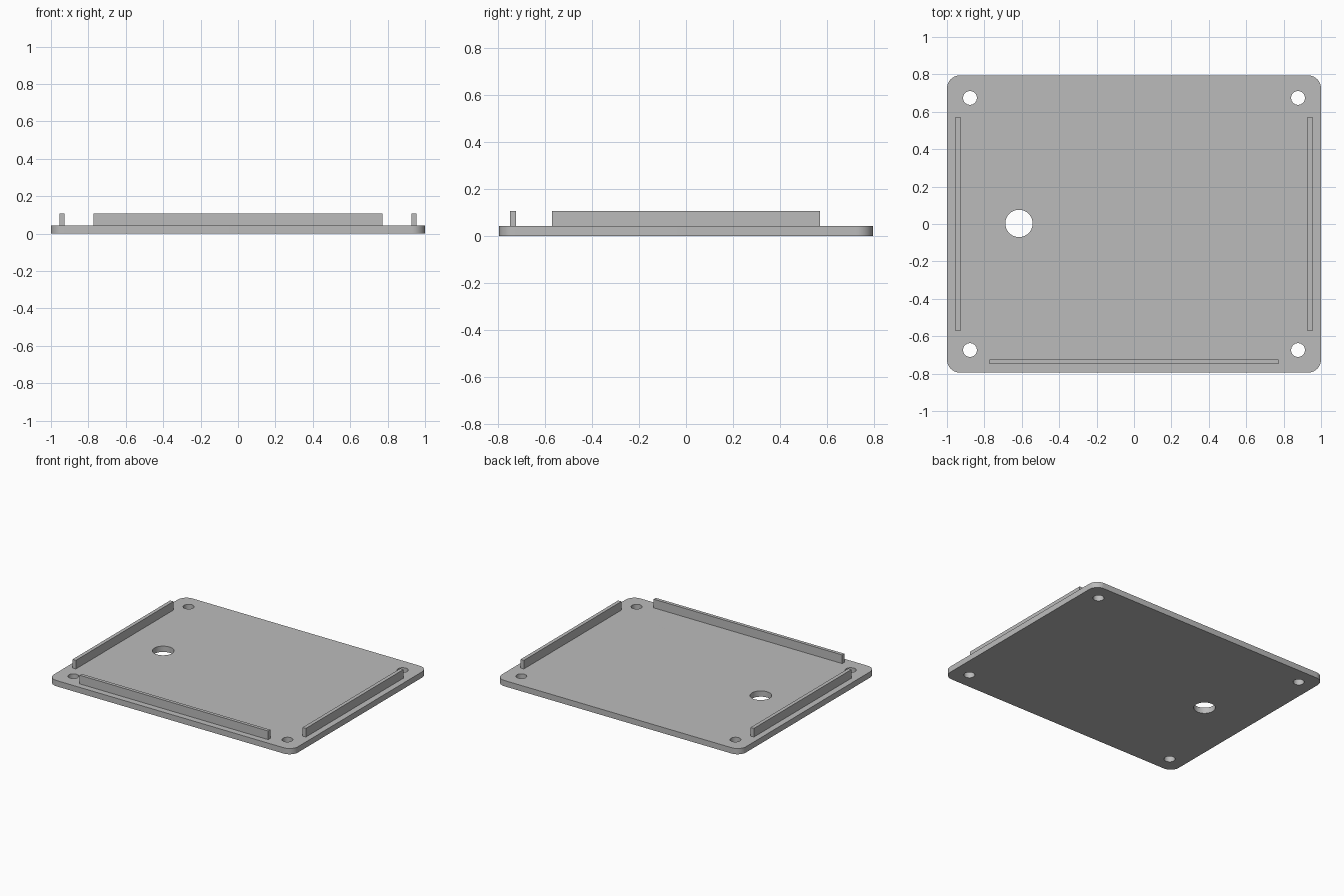
import bpy
import bmesh
from math import cos, sin, pi, radians

cube = bpy.data.objects.get("Cube")
if cube:
    bpy.data.objects.remove(cube, do_unlink=True)

HALF_X, HALF_Y, THICK, CORNER = 1.0, 0.795, 0.043, 0.07
RAIL_TOP = 0.107

grey = bpy.data.materials.new("plain grey")
grey.use_nodes = True
grey.diffuse_color = (0.5, 0.5, 0.5, 1)
grey.node_tree.nodes["Principled BSDF"].inputs["Base Color"].default_value = (0.5, 0.5, 0.5, 1)


def arc(cx, cy, radius, start, sweep, steps):
    angles = [start + sweep * i / steps for i in range(steps + 1)]
    return [(cx + radius * cos(a), cy + radius * sin(a)) for a in angles]


def add_spline(curve, points):
    spline = curve.splines.new("POLY")
    spline.points.add(len(points) - 1)
    for point, (x, y) in zip(spline.points, points):
        point.co = (x, y, 0, 1)
    spline.use_cyclic_u = True


def make_object(name, bm):
    mesh = bpy.data.meshes.new(name)
    bmesh.ops.recalc_face_normals(bm, faces=bm.faces)
    bm.to_mesh(mesh)
    bm.free()
    mesh.materials.append(grey)
    obj = bpy.data.objects.new(name, mesh)
    bpy.context.collection.objects.link(obj)
    return obj


def make_plate():
    # Rounded outline with screw holes and one cable hole, extruded to thickness
    curve = bpy.data.curves.new("plate_profile", "CURVE")
    curve.dimensions = "2D"
    curve.fill_mode = "BOTH"
    curve.extrude = THICK / 2
    outline = []
    for i, (sx, sy) in enumerate([(1, 1), (-1, 1), (-1, -1), (1, -1)]):
        outline += arc(sx * (HALF_X - CORNER), sy * (HALF_Y - CORNER),
                       CORNER, i * pi / 2, pi / 2, 10)
    add_spline(curve, outline)
    holes = [(sx * 0.877, sy * 0.674, 0.037) for sx in (-1, 1) for sy in (-1, 1)]
    holes.append((-0.615, 0.003, 0.073))
    for x, y, radius in holes:
        add_spline(curve, arc(x, y, radius, 0, 2 * pi, 40)[:-1])

    profile = bpy.data.objects.new("plate_profile", curve)
    bpy.context.collection.objects.link(profile)
    graph = bpy.context.evaluated_depsgraph_get()
    mesh = bpy.data.meshes.new_from_object(profile.evaluated_get(graph))
    bm = bmesh.new()
    bm.from_mesh(mesh)
    bmesh.ops.remove_doubles(bm, verts=bm.verts, dist=0.0001)
    bmesh.ops.translate(bm, verts=bm.verts, vec=(0, 0, THICK / 2))
    bpy.data.objects.remove(profile, do_unlink=True)
    bpy.data.meshes.remove(mesh)
    plate = make_object("base_plate", bm)
    bpy.ops.object.select_all(action="DESELECT")
    plate.select_set(True)
    bpy.context.view_layer.objects.active = plate
    bpy.ops.object.shade_smooth_by_angle(angle=radians(30))


def make_rail(name, x, y, size_x, size_y):
    # Upright locating rail standing on the plate
    bm = bmesh.new()
    bmesh.ops.create_cube(bm, size=1)
    height = RAIL_TOP - THICK
    bmesh.ops.scale(bm, verts=bm.verts, vec=(size_x, size_y, height))
    bmesh.ops.translate(bm, verts=bm.verts, vec=(x, y, THICK + height / 2))
    make_object(name, bm)


make_plate()
for side, sign in (("left", 1), ("right", -1)):
    make_rail(side + "_rail", sign * 0.942, 0, 0.027, 1.142)
make_rail("front_rail", 0, -0.737, 1.545, 0.025)
